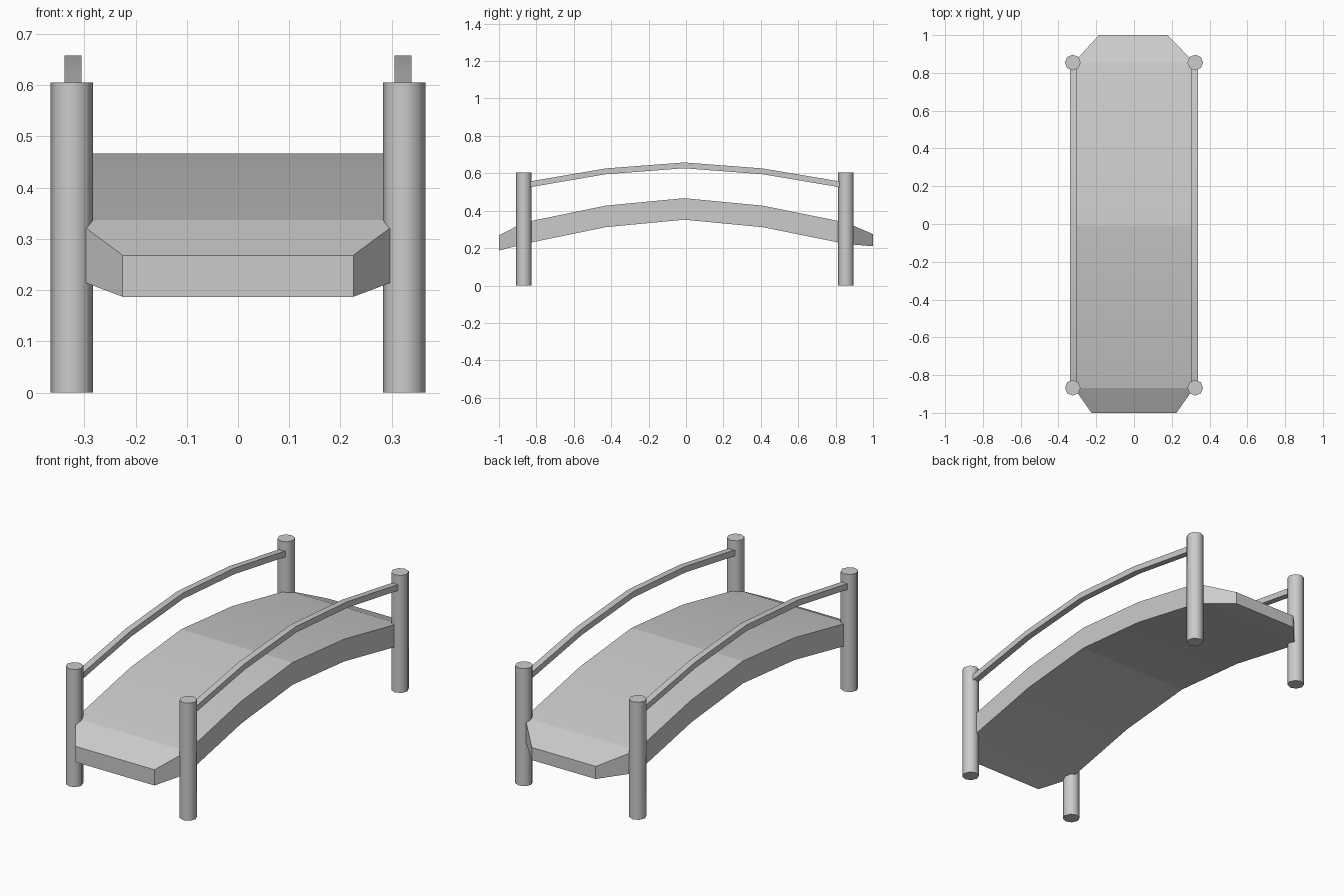
import bpy, bmesh, math

if "Cube" in bpy.data.objects:
    bpy.data.objects.remove(bpy.data.objects["Cube"])

POST_X = 0.324
FRONT_Y, BACK_Y = -0.867, 0.855


def smooth(obj, degrees):
    bpy.ops.object.select_all(action='DESELECT')
    obj.select_set(True)
    bpy.context.view_layer.objects.active = obj
    bpy.ops.object.shade_smooth_by_angle(angle=math.radians(degrees))


def beam(name, sections, degrees):
    """Closed bar along y from rectangular sections (y, x_min, x_max, z_low, z_high)."""
    bm = bmesh.new()
    rings = [[bm.verts.new((x, y, z)) for x, z in
              ((x0, z0), (x1, z0), (x1, z1), (x0, z1))]
             for y, x0, x1, z0, z1 in sections]
    for a, b in zip(rings, rings[1:]):
        for i in range(4):
            j = (i + 1) % 4
            bm.faces.new((a[i], a[j], b[j], b[i]))
    bm.faces.new(rings[0])
    bm.faces.new(rings[-1][::-1])
    bmesh.ops.recalc_face_normals(bm, faces=bm.faces)
    mesh = bpy.data.meshes.new(name)
    bm.to_mesh(mesh)
    bm.free()
    obj = bpy.data.objects.new(name, mesh)
    bpy.context.collection.objects.link(obj)
    smooth(obj, degrees)
    return obj


# Arched deck with tapered ramp ends
W = 0.318
beam("deck", [
    (-1.0, -0.225, 0.225, 0.187, 0.268),
    (FRONT_Y, -W, W, 0.222, 0.337),
    (-0.43, -W, W, 0.312, 0.427),
    (-0.01, -W, W, 0.352, 0.467),
    (0.41, -W, W, 0.312, 0.427),
    (BACK_Y, -W, W, 0.222, 0.337),
    (1.0, -0.186, 0.178, 0.210, 0.275),
], 10.6)

# Posts and arched handrails on both sides
RAIL = [(FRONT_Y, 0.551), (-0.43, 0.626), (-0.01, 0.658), (0.41, 0.626), (BACK_Y, 0.551)]
for side, s in (("left", -1), ("right", 1)):
    cx = s * 0.322
    beam(side + "_handrail",
         [(y, cx - 0.0165, cx + 0.0165, z - 0.031, z) for y, z in RAIL], 30)
    for end, y in (("front", FRONT_Y), ("back", BACK_Y)):
        bpy.ops.mesh.primitive_cylinder_add(
            vertices=8, radius=0.0415, depth=0.605,
            location=(s * POST_X, y, 0.3025))
        post = bpy.context.object
        post.name = f"{end}_{side}_post"
        smooth(post, 50)
